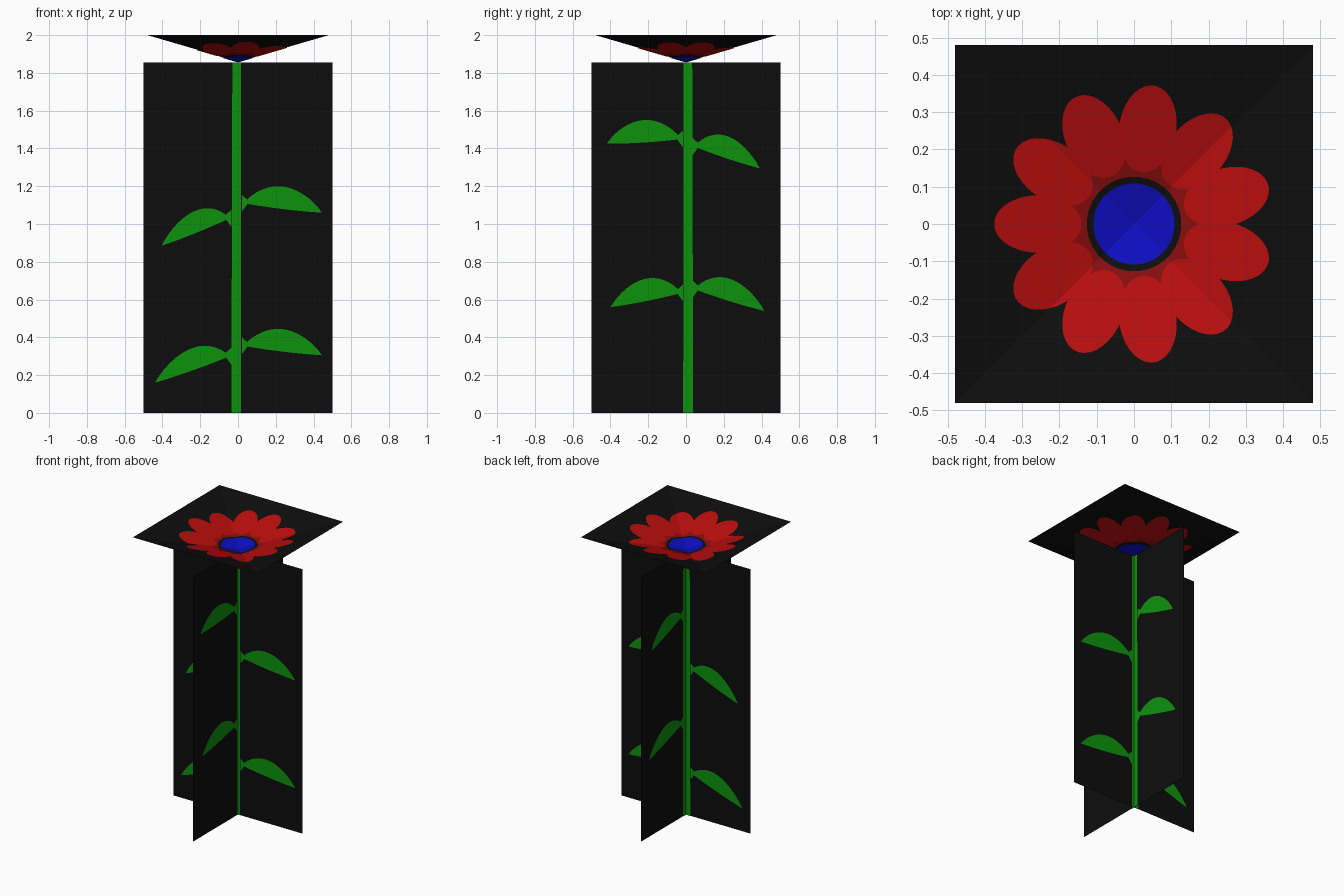
import bpy, bmesh, math
from mathutils import Vector

if "Cube" in bpy.data.objects:
    bpy.data.objects.remove(bpy.data.objects["Cube"])


def material(name, rgb):
    m = bpy.data.materials.new(name)
    m.diffuse_color = (*rgb, 1)
    m.use_nodes = True
    m.node_tree.nodes["Principled BSDF"].inputs["Base Color"].default_value = m.diffuse_color
    return m


BLACK = material("black", (0.004, 0.004, 0.004))
GREEN = material("leaf green", (0.004, 0.29, 0.004))
RED = material("petal red", (0.48, 0.004, 0.004))
DARK = material("dark red", (0.25, 0.004, 0.004))
BLUE = material("centre blue", (0.004, 0.004, 0.54))


def make_object(name, bm, mat):
    mesh = bpy.data.meshes.new(name)
    bm.to_mesh(mesh)
    bm.free()
    mesh.materials.append(mat)
    obj = bpy.data.objects.new(name, mesh)
    bpy.context.collection.objects.link(obj)
    return obj


# ---- crossed upright sheets with thin painted plates on both sides ----
def upright(name, polys, mat, along_y, offsets):
    bm = bmesh.new()
    for off in offsets:
        for poly in polys:
            pts = [(off, u, z) if along_y else (u, off, z) for u, z in poly]
            f = bm.faces.new([bm.verts.new(p) for p in pts])
            f.normal_update()
            axis = 0 if along_y else 1
            if f.normal[axis] * off < 0:
                f.normal_flip()
    return make_object(name, bm, mat)


def leaf(base, tip, height=0.113, n=18):
    """Arched upper edge over an almost straight lower edge."""
    def edge(t, h):
        u = base[0] + (tip[0] - base[0]) * t
        z = base[1] + (tip[1] - base[1]) * t
        return (u, z + h * (4 * t * (1 - t)) ** 0.9)
    upper = [edge(i / n, height) for i in range(n + 1)]
    lower = [edge(i / n, -0.006) for i in range(n - 1, 0, -1)]
    return upper + lower


def stalk(base):
    """Small flare joining a leaf to the stem."""
    s = 1 if base[0] > 0 else -1
    u, z = base
    return [(u - 0.01 * s, z + 0.045), (u + 0.03 * s, z + 0.01),
            (u + 0.012 * s, z - 0.015), (u - 0.01 * s, z - 0.045)]


TOP = 1.855
sheet = [(-0.5, 0), (0.5, 0), (0.5, TOP), (-0.5, TOP)]
stems = {
    "front": [(-0.035, 0), (0.017, 0), (0.017, TOP), (-0.03, TOP)],
    "side": [(-0.015, 0), (0.038, 0), (0.033, TOP), (-0.012, TOP)],
}
leaves = {
    "front": [((0.03, 0.355), (0.445, 0.305)), ((0.03, 1.11), (0.445, 1.06)),
              ((-0.045, 0.30), (-0.44, 0.16)), ((-0.045, 1.03), (-0.405, 0.885))],
    "side": [((0.045, 0.655), (0.415, 0.54)), ((0.045, 1.41), (0.39, 1.295)),
             ((-0.025, 0.635), (-0.40, 0.56)), ((-0.025, 1.45), (-0.42, 1.425))],
}
for key in ("front", "side"):
    along_y = key == "side"
    upright(key + "_sheet", [sheet], BLACK, along_y, [0])
    upright(key + "_stem", [stems[key]], GREEN, along_y, [-0.002, 0.002])
    shapes = [leaf(b, t) for b, t in leaves[key]] + [stalk(b) for b, t in leaves[key]]
    upright(key + "_leaves", shapes, GREEN, along_y, [-0.002, 0.002])


# ---- shallow inverted pyramid carrying the flower ----
HALF, LOW, HIGH = 0.48, 1.86, 2.0


def cup_z(x, y):
    return LOW + (HIGH - LOW) * max(abs(x), abs(y)) / HALF


def on_cup(name, polys, mat, offset):
    """Lay flat outlines on the pyramid, folded at its diagonals."""
    bm = bmesh.new()
    for s in ((1, -1) if offset else (1,)):
        part = bmesh.new()
        for poly in polys:
            part.faces.new([part.verts.new((x, y, 0)) for x, y in poly])
        for normal in ((1, 1, 0), (1, -1, 0)):
            bmesh.ops.bisect_plane(part, geom=part.verts[:] + part.edges[:] + part.faces[:],
                                   dist=1e-5, plane_co=(0, 0, 0), plane_no=Vector(normal))
        for v in part.verts:
            v.co.z = cup_z(v.co.x, v.co.y) + s * offset
        if s < 0:
            bmesh.ops.reverse_faces(part, faces=part.faces[:])
        tmp = bpy.data.meshes.new("tmp")
        part.to_mesh(tmp)
        part.free()
        bm.from_mesh(tmp)
        bpy.data.meshes.remove(tmp)
    return make_object(name, bm, mat)


def ellipse(cx, a, b, turn=0.0, n=32):
    pts = []
    for i in range(n):
        t = 2 * math.pi * (i + 0.5) / n
        x, y = cx + a * math.cos(t), b * math.sin(t)
        pts.append((x * math.cos(turn) - y * math.sin(turn),
                    x * math.sin(turn) + y * math.cos(turn)))
    return pts


on_cup("flower_sheet", [[(-HALF, -HALF), (HALF, -HALF), (HALF, HALF), (-HALF, HALF)]], BLACK, 0)
on_cup("inner_petals", [ellipse(0, 0.205, 0.205)], DARK, 0.0012)
on_cup("centre_gap", [ellipse(0, 0.127, 0.127)], BLACK, 0.0024)
petals = [ellipse(0.258, 0.117, 0.077, math.pi + 2 * math.pi * k / 11) for k in range(11)]
on_cup("outer_petals", petals, RED, 0.0036)
on_cup("flower_centre", [ellipse(0, 0.109, 0.109)], BLUE, 0.0048)
